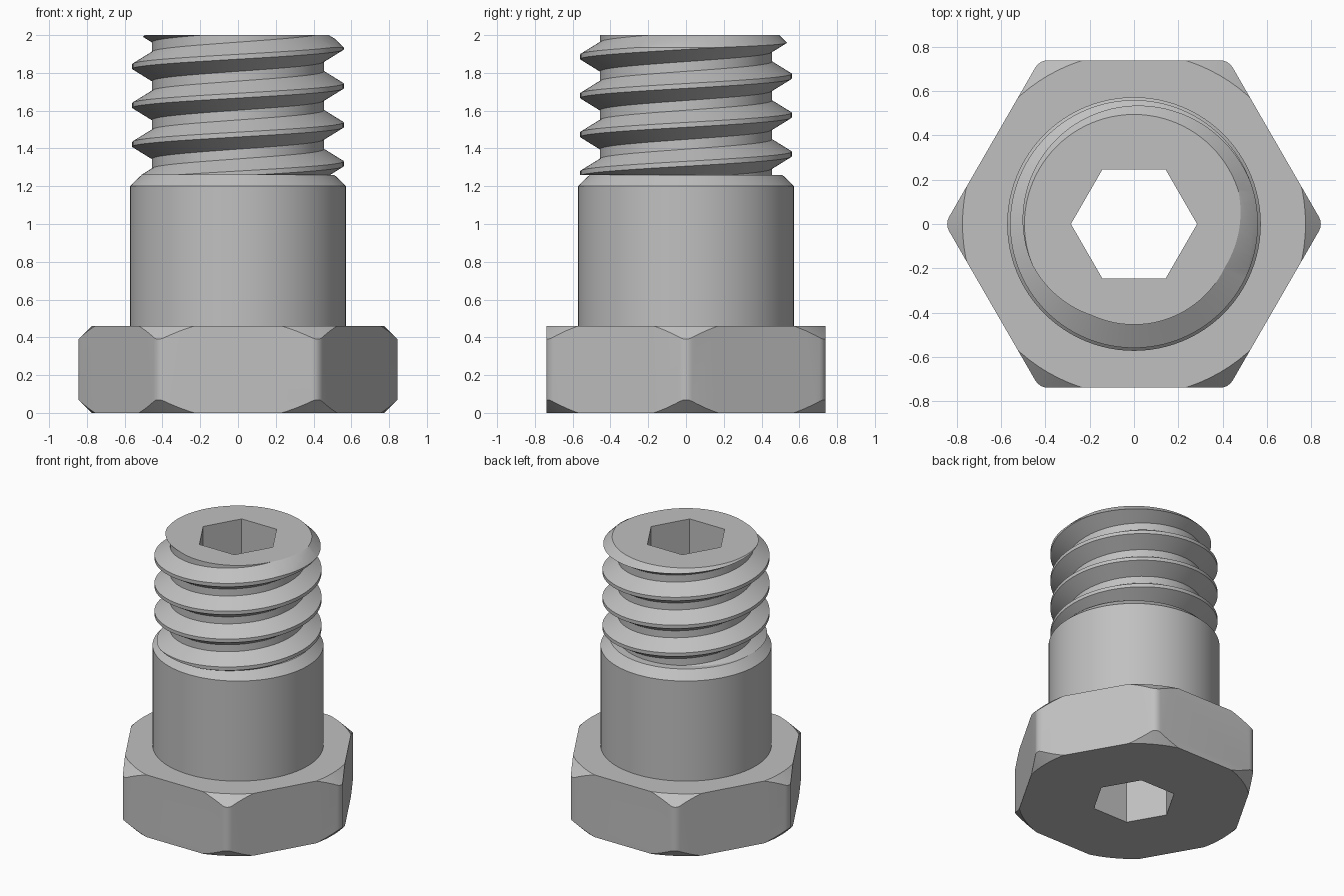
import bpy
import bmesh
import math
from mathutils import Vector

if "Cube" in bpy.data.objects:
    bpy.data.objects.remove(bpy.data.objects["Cube"], do_unlink=True)

STEEL = (0.53, 0.53, 0.53, 1)
steel = bpy.data.materials.new("grey steel")
steel.use_nodes = True
steel.diffuse_color = STEEL
steel.node_tree.nodes["Principled BSDF"].inputs["Base Color"].default_value = STEEL

SIDES = 96
HEAD_TOP, SHANK_TOP, TOP = 0.46, 1.26, 2.0


def finish(bm, name):
    bmesh.ops.recalc_face_normals(bm, faces=bm.faces)
    mesh = bpy.data.meshes.new(name)
    bm.to_mesh(mesh)
    bm.free()
    mesh.materials.append(steel)
    ob = bpy.data.objects.new(name, mesh)
    bpy.context.collection.objects.link(ob)
    return ob


def prism(name, outline, z0, z1):
    bm = bmesh.new()
    low = [bm.verts.new((x, y, z0)) for x, y in outline]
    high = [bm.verts.new((x, y, z1)) for x, y in outline]
    bm.faces.new(low)
    bm.faces.new(high)
    for i in range(len(low)):
        j = (i + 1) % len(low)
        bm.faces.new((low[i], low[j], high[j], high[i]))
    return finish(bm, name)


def turned(name, profile):
    """Solid of revolution from (radius, height) points, capped at both ends."""
    bm = bmesh.new()
    rings = []
    for r, z in profile:
        rings.append([bm.verts.new((r * math.cos(math.tau * i / SIDES),
                                    r * math.sin(math.tau * i / SIDES), z))
                      for i in range(SIDES)])
    for a, b in zip(rings, rings[1:]):
        for i in range(SIDES):
            j = (i + 1) % SIDES
            bm.faces.new((a[i], a[j], b[j], b[i]))
    bm.faces.new(rings[0])
    bm.faces.new(rings[-1])
    return finish(bm, name)


def boolean(ob, tool, operation):
    mod = ob.modifiers.new(operation.lower(), 'BOOLEAN')
    mod.operation = operation
    mod.solver = 'EXACT'
    mod.object = tool
    bpy.context.view_layer.objects.active = ob
    bpy.ops.object.modifier_apply(modifier=mod.name)


def rounded_hexagon(corner, fillet, steps=4):
    points = []
    centre = corner - fillet / math.cos(math.pi / 6)
    for side in range(6):
        a = side * math.pi / 3
        for s in range(steps + 1):
            b = a + math.pi / 3 * (s / steps - 0.5)
            points.append((centre * math.cos(a) + fillet * math.cos(b),
                           centre * math.sin(a) + fillet * math.sin(b)))
    return points


def helical_thread(name, crest, root, pitch, crest_z, z0, z1):
    """One continuous 60 degree ridge, trimmed flat at z0 and z1."""
    corners = [(root, -0.375), (crest, -0.0625), (crest, 0.0625), (root, 0.375)]
    bm = bmesh.new()
    turns = math.ceil((z1 - z0) / pitch) + 4
    start = crest_z - pitch * math.ceil((crest_z - z0) / pitch + 2)
    rows = []
    for i in range(turns * SIDES + 1):
        a = math.tau * i / SIDES
        rows.append([bm.verts.new((r * math.cos(a), r * math.sin(a),
                                   start + pitch * (i / SIDES + t)))
                     for r, t in corners])
    for i in range(turns * SIDES):
        a, b = rows[i], rows[i + 1]
        for k in range(3):
            bm.faces.new((a[k], b[k], b[k + 1], a[k + 1]))
        # Valley floor joins this turn to the next
        if i + SIDES + 1 < len(rows):
            c, d = rows[i + SIDES], rows[i + SIDES + 1]
            bm.faces.new((a[3], b[3], d[0], c[0]))
    for z, direction in ((z0, -1), (z1, 1)):
        cut = bmesh.ops.bisect_plane(
            bm, geom=bm.verts[:] + bm.edges[:] + bm.faces[:], dist=1e-6,
            plane_co=Vector((0, 0, z)), plane_no=Vector((0, 0, direction)),
            clear_outer=True)
        rim = [e for e in cut["geom_cut"] if isinstance(e, bmesh.types.BMEdge)]
        bmesh.ops.contextual_create(bm, geom=rim)
    return finish(bm, name)


# Hexagonal head with corners chamfered above and below
head = prism("hex_head", rounded_hexagon(0.854, 0.065), 0, HEAD_TOP)
LIP, OUT, EXTRA = 0.775, 0.14, 0.05
chamfer = turned("head_chamfer_cutter", [
    (LIP - EXTRA, -EXTRA), (LIP + OUT, OUT),
    (LIP + OUT, HEAD_TOP - OUT), (LIP - EXTRA, HEAD_TOP + EXTRA)])
boolean(head, chamfer, 'INTERSECT')

# Plain shank with chamfered shoulder
shank = turned("shank", [(0.573, HEAD_TOP), (0.573, 1.2), (0.51, SHANK_TOP)])

# Threaded end, its tip chamfered
thread = helical_thread("threaded_end", 0.56, 0.455, 0.206, 1.937, 1.1, 2.15)
tip = turned("tip_chamfer_cutter", [
    (0.7, SHANK_TOP), (0.7, TOP - 0.205), (0.495, TOP)])
boolean(thread, tip, 'INTERSECT')

# Hexagonal bore through every part
bore_outline = [(0.285 * math.cos(i * math.pi / 3), 0.285 * math.sin(i * math.pi / 3))
                for i in range(6)]
bore = prism("bore_cutter", bore_outline, -0.2, 2.4)
for part in (head, shank, thread):
    boolean(part, bore, 'DIFFERENCE')

for cutter in (chamfer, tip, bore):
    bpy.data.objects.remove(cutter, do_unlink=True)

# Smooth the round surfaces, keep the machined edges crisp
for part in (head, shank, thread):
    bpy.ops.object.select_all(action='DESELECT')
    part.select_set(True)
    bpy.context.view_layer.objects.active = part
    bpy.ops.object.shade_smooth_by_angle(angle=math.radians(25))
